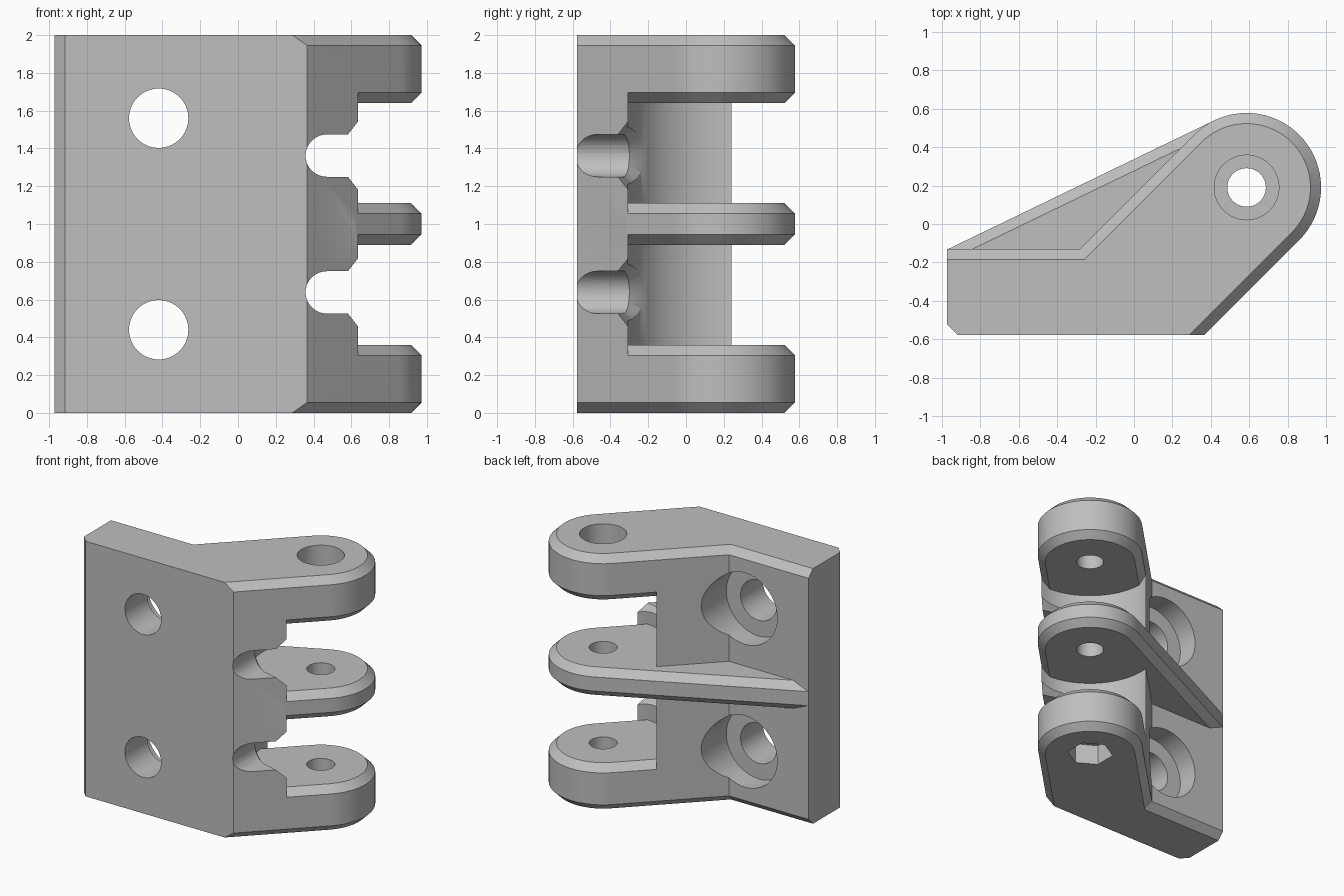
import bpy, bmesh, math
from mathutils import Matrix, Vector

if "Cube" in bpy.data.objects:
    bpy.data.objects.remove(bpy.data.objects["Cube"])

grey = bpy.data.materials.new("plain grey")
grey.use_nodes = True
grey.diffuse_color = (0.52, 0.52, 0.52, 1)
grey.node_tree.nodes["Principled BSDF"].inputs["Base Color"].default_value = grey.diffuse_color

PIN = Vector((0.585, 0.19))     # hinge axis
R = 0.387                       # knuckle radius
GAP = 0.5                       # clearance radius around the axis
CH = 0.055                      # chamfer
BACK, FRONT, LEFT = -0.13, -0.577, -0.972


def make(name, bm):
    bmesh.ops.recalc_face_normals(bm, faces=bm.faces)
    mesh = bpy.data.meshes.new(name)
    bm.to_mesh(mesh)
    bm.free()
    mesh.materials.append(grey)
    ob = bpy.data.objects.new(name, mesh)
    bpy.context.collection.objects.link(ob)
    return ob


def loft(name, rings):
    """Closed solid through rings of matching points."""
    bm = bmesh.new()
    rows = [[bm.verts.new(p) for p in ring] for ring in rings]
    n = len(rows[0])
    for a, b in zip(rows, rows[1:]):
        for i in range(n):
            j = (i + 1) % n
            bm.faces.new((a[i], a[j], b[j], b[i]))
    bm.faces.new(rows[0][::-1])
    bm.faces.new(rows[-1])
    return make(name, bm)


def cylinder(name, x, y, z, r, length, along_y=False, sides=64):
    bm = bmesh.new()
    m = Matrix.Translation((x, y, z))
    if along_y:
        m = m @ Matrix.Rotation(math.pi / 2, 4, "X")
    bmesh.ops.create_cone(bm, cap_ends=True, segments=sides, radius1=r, radius2=r,
                          depth=length, matrix=m)
    return make(name, bm)


def combine(target, other, op):
    """Apply a boolean and remove the helper."""
    mod = target.modifiers.new("cut", "BOOLEAN")
    mod.operation, mod.solver, mod.object = op, "EXACT", other
    bpy.ops.object.select_all(action="DESELECT")
    bpy.context.view_layer.objects.active = target
    target.select_set(True)
    bpy.ops.object.modifier_apply(modifier=mod.name)
    bpy.data.objects.remove(other)


def arc(a0, a1, steps):
    angles = [math.radians(a0 + (a1 - a0) * i / steps) for i in range(steps + 1)]
    return [PIN + R * Vector((math.cos(a), math.sin(a))) for a in angles]


def inset(pts, flags, d, z):
    """Move the flagged edges of an outline inward by d."""
    n = len(pts)
    normals = []
    for i in range(n):
        e = (pts[(i + 1) % n] - pts[i]).normalized()
        normals.append(Vector((-e.y, e.x)))
    ring = []
    for i, p in enumerate(pts):
        a, b = normals[i - 1], normals[i]
        da, db = d * flags[i - 1], d * flags[i]
        det = a.x * b.y - a.y * b.x
        ring.append((p.x + (da * b.y - db * a.y) / det,
                     p.y + (a.x * db - b.x * da) / det, z))
    return ring


def prism(name, outline, levels):
    pts, flags = outline
    return loft(name, [inset(pts, flags, d, z) for z, d in levels])


# Outline of the mounting plate with its angled arm
reach = R * math.sqrt(2)
front_x = PIN.x - PIN.y + reach + FRONT
back_x = PIN.x - PIN.y - reach + BACK
round_end = arc(-45, 135, 36)
body_pts = [Vector((LEFT + CH, FRONT)), Vector((front_x, FRONT)), *round_end,
            Vector((back_x, BACK)), Vector((LEFT, BACK)), Vector((LEFT, FRONT + CH))]
body_outline = (body_pts, [0] + [1] * (len(body_pts) - 3) + [0, 0])
body = prism("hinge_bracket", body_outline, [(0, CH), (CH, 0), (2 - CH, 0), (2, CH)])

# Gap between the knuckles, shaped to leave their inner chamfers
gap = cylinder("gap_cutter", PIN.x, PIN.y, 1, GAP, 1.46, sides=96)
lower = prism("lower_knuckle_shape", body_outline, [(0.25, -CH), (0.36, CH)])
upper = prism("upper_knuckle_shape", body_outline, [(1.64, CH), (1.75, -CH)])
combine(gap, lower, "DIFFERENCE")
combine(gap, upper, "DIFFERENCE")
combine(body, gap, "DIFFERENCE")

# Screw holes with counterbores, and flared slots beside the gap
for side in (-1, 1):
    z = 1 + side * 0.56
    combine(body, cylinder("screw_hole", -0.42, -0.4, z, 0.157, 1, True), "DIFFERENCE")
    combine(body, cylinder("screw_recess", -0.42, 0, z, 0.28, 0.6, True), "DIFFERENCE")

    z = 1 + side * 0.362

    def slot_ring(r, y_at):
        turn = [math.radians(90 + 180 * i / 24) for i in range(25)]
        xz = [(0.47 + r * math.cos(t), z + r * math.sin(t)) for t in turn]
        xz += [(1.1, z - r), (1.1, z + r)]
        return [(x, y_at(x), h) for x, h in xz]

    slot = loft("slot", [slot_ring(0.112, lambda x: -0.8), slot_ring(0.112, lambda x: 0)])
    combine(body, slot, "DIFFERENCE")
    flare = loft("slot_flare", [
        slot_ring(0.112 + CH * k, lambda x, k=k: -0.36 + 0.27 * (0.58 - x) + CH * k)
        for k in (-0.5, 2)])
    combine(body, flare, "DIFFERENCE")

# Middle knuckle with its gusset running back to the plate
tip = Vector((LEFT + 0.002, BACK - 0.002))
to_tip = tip - PIN
tangent = math.degrees(math.atan2(to_tip.y, to_tip.x) % math.tau
                       - math.acos(R / to_tip.length))
foot = round_end[0] - Vector((0.233, 0.233))
gusset_pts = [Vector((-0.94, -0.25)), Vector((0.3, -0.45)), foot,
              *arc(-45, tangent, 32), tip]
gusset_outline = (gusset_pts, [0, 0] + [1] * (len(gusset_pts) - 3) + [0])
gusset = prism("middle_knuckle", gusset_outline,
               [(0.89, CH), (0.89 + CH, 0), (1.11 - CH, 0), (1.11, CH)])
combine(body, gusset, "UNION")

# Pin bore, head recess on top, hexagonal nut pocket below
combine(body, cylinder("pin_bore", PIN.x, PIN.y, 1, 0.1, 3), "DIFFERENCE")
combine(body, cylinder("head_recess", PIN.x, PIN.y, 2, 0.168, 0.36), "DIFFERENCE")
combine(body, cylinder("nut_pocket", PIN.x, PIN.y, 0, 0.17, 0.32, sides=6), "DIFFERENCE")

bpy.ops.object.shade_smooth_by_angle(angle=math.radians(25))
